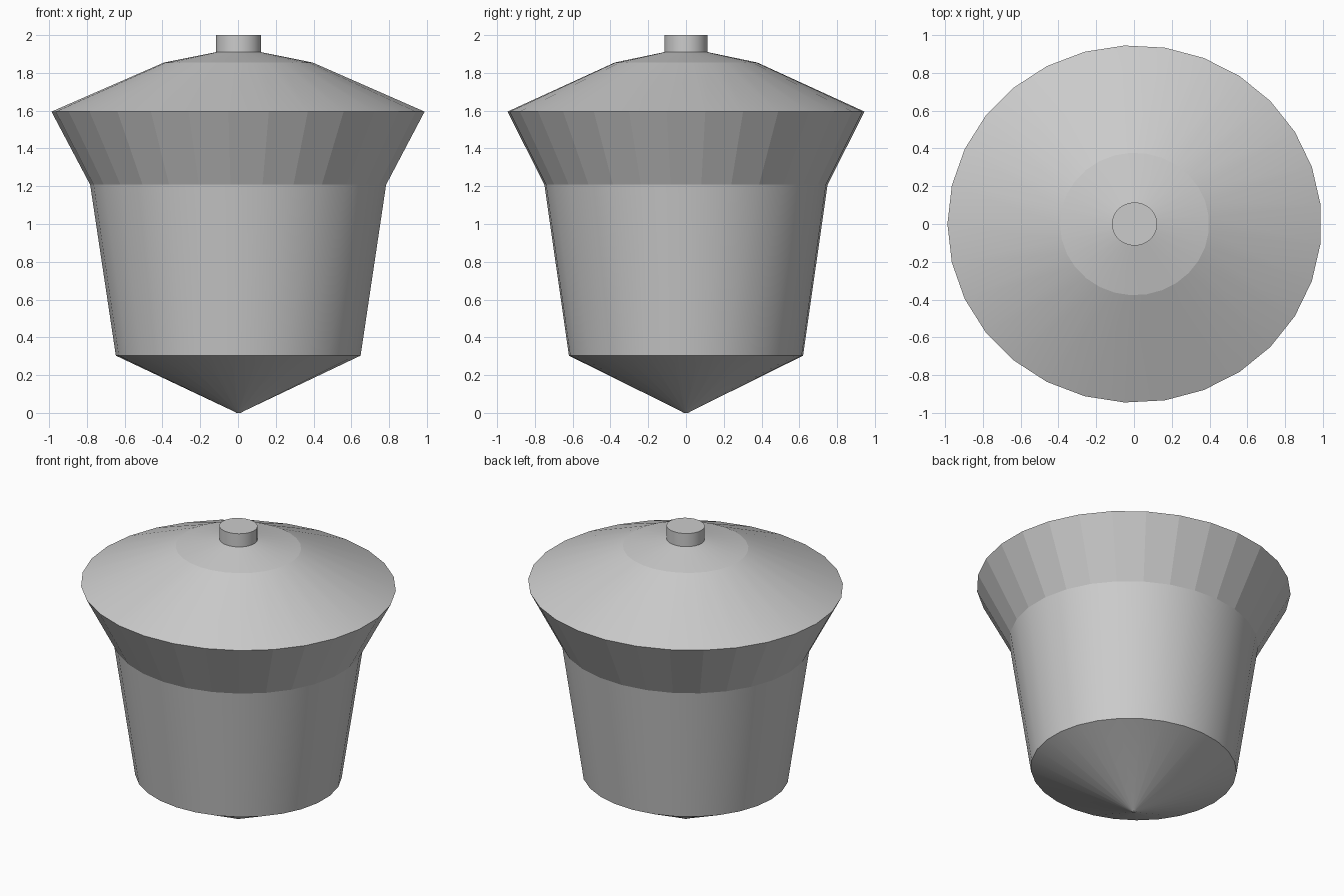
import bpy, bmesh, math

if "Cube" in bpy.data.objects:
    bpy.data.objects.remove(bpy.data.objects["Cube"])

SIDES = 29
SQUASH = 0.955      # depth relative to width
SHIFT = 0.003       # centres the odd-sided outline


def lathe(name, profile, smooth=True, cap_start=False, cap_end=False):
    """Turn a (radius, height) profile into an oval band of SIDES facets."""
    bm = bmesh.new()
    rings = []
    for r, z in profile:
        ring = []
        for i in range(SIDES):
            a = math.pi + 2 * math.pi * i / SIDES
            ring.append(bm.verts.new((r * (math.cos(a)) + SHIFT,
                                      r * SQUASH * math.sin(a), z)))
        rings.append(ring)
    for low, high in zip(rings, rings[1:]):
        for i in range(SIDES):
            j = (i + 1) % SIDES
            f = bm.faces.new((low[i], low[j], high[j], high[i]))
            f.smooth = smooth
    if cap_start:
        bm.faces.new(rings[0][::-1])
    if cap_end:
        bm.faces.new(rings[-1])
    # Hard crease where a flat cap meets the wall
    for e in bm.edges:
        if len(e.link_faces) == 2 and any(len(f.verts) > 4 for f in e.link_faces):
            e.smooth = False
    mesh = bpy.data.meshes.new(name)
    bm.to_mesh(mesh)
    bm.free()
    obj = bpy.data.objects.new(name, mesh)
    bpy.context.collection.objects.link(obj)
    return obj


# Pointed underside with a tiny blunt tip
lathe("bottom_cone", [(0.012, 0.0), (0.03, 0.01), (0.65, 0.303)], cap_start=True)
# Tapered main body
lathe("body", [(0.65, 0.303), (0.786, 1.208)])
# Faceted flare under the rim
lathe("flared_collar", [(0.786, 1.208), (0.991, 1.595)], smooth=False)
# Sloping lid and its shallower crown
lathe("lid_slope", [(0.991, 1.595), (0.395, 1.855)])
lathe("lid_crown", [(0.395, 1.855), (0.12, 1.91)])
# Short stem on top
lathe("stem", [(0.12, 1.91), (0.12, 2.0)], cap_end=True)
